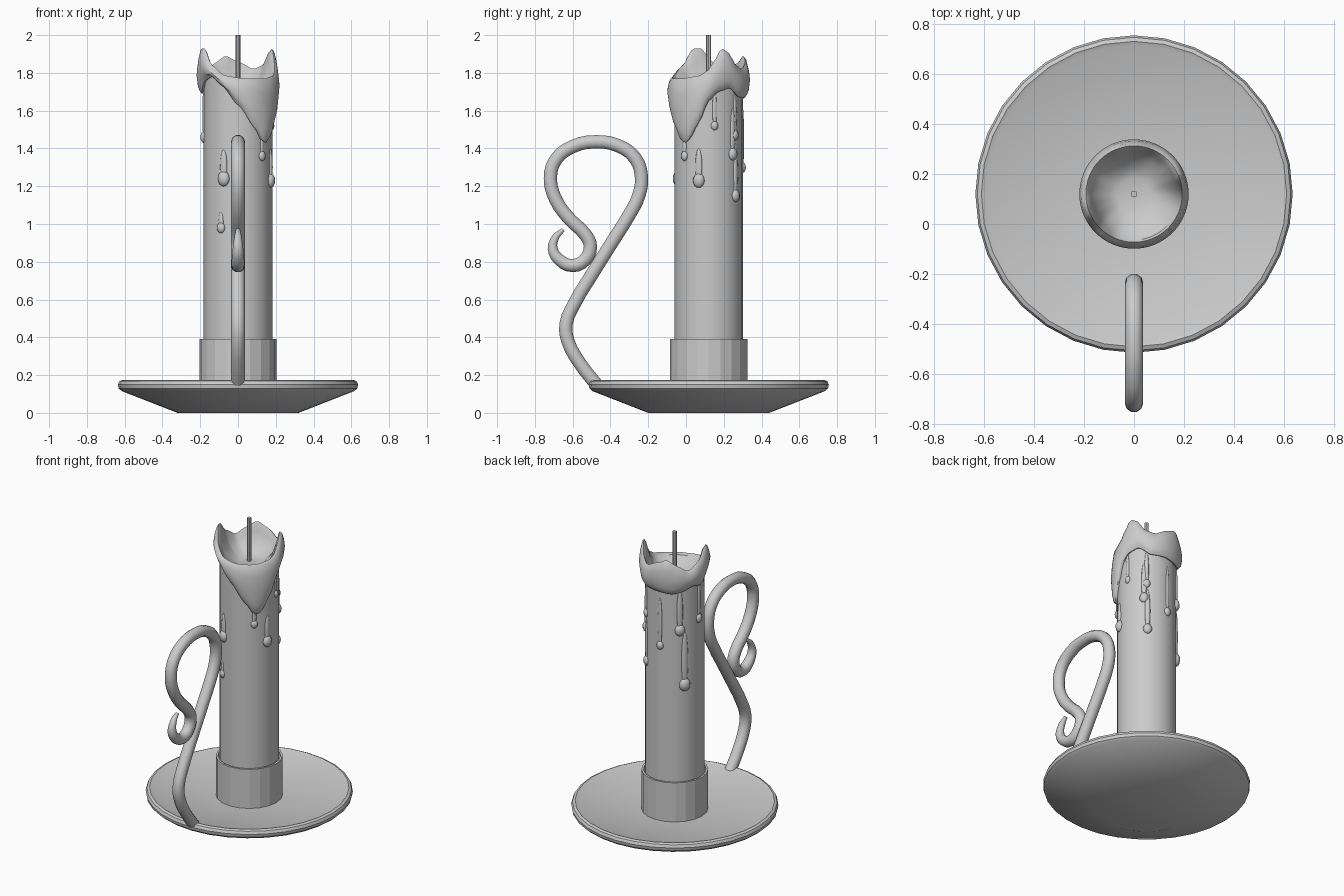
import bpy, bmesh, math
from mathutils import Matrix, Vector

if "Cube" in bpy.data.objects:
    bpy.data.objects.remove(bpy.data.objects["Cube"])

CY = 0.12  # candle and dish axis sits slightly behind the origin


def finish(name, bm, smooth=None):
    bmesh.ops.remove_doubles(bm, verts=bm.verts, dist=1e-5)
    bmesh.ops.recalc_face_normals(bm, faces=bm.faces)
    me = bpy.data.meshes.new(name)
    bm.to_mesh(me)
    bm.free()
    ob = bpy.data.objects.new(name, me)
    bpy.context.collection.objects.link(ob)
    if smooth:
        bpy.ops.object.select_all(action='DESELECT')
        ob.select_set(True)
        bpy.context.view_layer.objects.active = ob
        bpy.ops.object.shade_smooth_by_angle(angle=math.radians(smooth))
    return ob


def lathe(name, section, sides, smooth=None):
    """Revolve section(angle in degrees) -> [(r, z), ...] about the candle axis."""
    bm = bmesh.new()
    rings = []
    for i in range(sides):
        a = 360 * i / sides
        c, s = math.cos(math.radians(a)), math.sin(math.radians(a))
        rings.append([bm.verts.new((r * c, CY + r * s, z)) for r, z in section(a)])
    for i in range(sides):
        p, q = rings[i], rings[(i + 1) % sides]
        for j in range(len(p) - 1):
            bm.faces.new((p[j], q[j], q[j + 1], p[j + 1]))
    bmesh.ops.dissolve_degenerate(bm, edges=bm.edges, dist=1e-5)
    return finish(name, bm, smooth)


def wave(keys, a):
    """Smooth periodic interpolation of (angle, height) keys."""
    keys = keys + [(keys[0][0] + 360, keys[0][1])]
    if a < keys[0][0]:
        a += 360
    for (a0, z0), (a1, z1) in zip(keys, keys[1:]):
        if a0 <= a <= a1:
            t = (a - a0) / (a1 - a0)
            t = 0.5 * t + 0.5 * t * t * (3 - 2 * t)
            return z0 + (z1 - z0) * t


# Dish with rolled rim
dish = [(0, 0), (.32, 0), (.615, .115), (.632, .13), (.636, .15), (.628, .168),
        (.612, .175), (.595, .168), (.2, .125), (0, .12)]
lathe("dish", lambda a: dish, 32, 35)

# Socket holding the candle
socket = [(.205, .11), (.205, .39), (.192, .39), (.192, .11), (.205, .11)]
lathe("socket", lambda a: socket, 20)

# Candle shaft
shaft = [(0, .12), (.182, .12), (.182, 1.66), (0, 1.66)]
lathe("candle_shaft", lambda a: shaft, 24, 30)

# Melted wax crown: wavy rim, hollow inside, drooping lower edge
RIM = [(10, 1.87), (20, 1.93), (32, 1.91), (48, 1.84), (65, 1.82), (90, 1.86), (110, 1.89),
       (130, 1.85), (150, 1.81), (175, 1.86), (192, 1.93), (205, 1.93), (225, 1.84),
       (250, 1.785), (280, 1.77), (315, 1.77), (345, 1.785), (358, 1.81)]
LOW = [(0, 1.65), (15, 1.70), (35, 1.72), (58, 1.67), (90, 1.67), (120, 1.66), (135, 1.67),
       (160, 1.70), (180, 1.69), (205, 1.76), (225, 1.78), (245, 1.73), (270, 1.63),
       (300, 1.50), (312, 1.44), (320, 1.43), (328, 1.45), (345, 1.54)]


def crown(a):
    t, l = wave(RIM, a), wave(LOW, a)
    mix = lambda k: t + (l - t) * k
    return [(0, 1.71), (.06, 1.70), (.10, 1.72), (.145, 1.72 + .25 * (t - 1.72)),
            (.172, 1.72 + .65 * (t - 1.72)), (.184, t - .015), (.193, t), (.203, t - .01),
            (.213, mix(.25)), (.219, mix(.5)), (.212, mix(.8)), (.203, l + .015),
            (.192, l), (.181, l + .004), (.181, min(l, 1.6))]


lathe("wax_crown", crown, 64, 45)

# Wick
wick = [(0, 1.69), (.013, 1.69), (.013, 2.0), (0, 2.0)]
lathe("wick", lambda a: wick, 8, 40)

# Wax drips: a bead with a thin run above it (angle, bead height, run length, bead size)
DRIPS = [(180, 1.46, .25, .026), (245, 1.24, .12, .034), (240, .98, .06, .024),
         (343, 1.23, .14, .032), (315, 1.36, .10, .022), (10, 1.52, .17, .02),
         (50, 1.47, .20, .024), (45, 1.37, .22, .028), (52, 1.15, .25, .028),
         (135, 1.41, .25, .032), (145, 1.04, .32, .036), (95, 1.30, .30, .024)]
bm = bmesh.new()
for ang, z, run, size in DRIPS:
    spin = Matrix.Translation((0, CY, 0)) @ Matrix.Rotation(math.radians(ang), 4, 'Z')
    for zc, sx, sy, sz in ((z, .75 * size, size, 1.2 * size),
                           (z + run / 2, .35 * size, .6 * size, run / 2 + size)):
        m = spin @ Matrix.Translation((.18, 0, zc)) @ Matrix.Diagonal((sx, sy, sz, 1))
        bmesh.ops.create_uvsphere(bm, u_segments=10, v_segments=8, radius=1, matrix=m)
finish("wax_drips", bm, 60)

# Scrolled wire handle in the x = 0 plane: (y, z) path
PATH = [(-.47, .145), (-.56, .26), (-.625, .38), (-.635, .47), (-.59, .58), (-.50, .73),
        (-.40, .89), (-.30, 1.05), (-.25, 1.15), (-.236, 1.25), (-.27, 1.35), (-.36, 1.415),
        (-.48, 1.435), (-.60, 1.41), (-.69, 1.34), (-.718, 1.24), (-.69, 1.13), (-.62, 1.03),
        (-.53, .94), (-.506, .88), (-.535, .81), (-.60, .78), (-.67, .81), (-.706, .87),
        (-.69, .93), (-.65, .97)]
cu = bpy.data.curves.new("handle", 'CURVE')
cu.dimensions = '3D'
cu.bevel_depth = .037
cu.bevel_resolution = 3
cu.resolution_u = 3
cu.use_fill_caps = True
sp = cu.splines.new('BEZIER')
sp.bezier_points.add(len(PATH) - 1)
taper = {len(PATH) - 1: .3, len(PATH) - 2: .55, len(PATH) - 3: .75, len(PATH) - 4: .9}
for i, (bp, (y, z)) in enumerate(zip(sp.bezier_points, PATH)):
    bp.co = Vector((0, y, z))
    bp.handle_left_type = bp.handle_right_type = 'AUTO'
    bp.radius = taper.get(i, 1)
handle = bpy.data.objects.new("handle", cu)
bpy.context.collection.objects.link(handle)
sp.use_smooth = True
